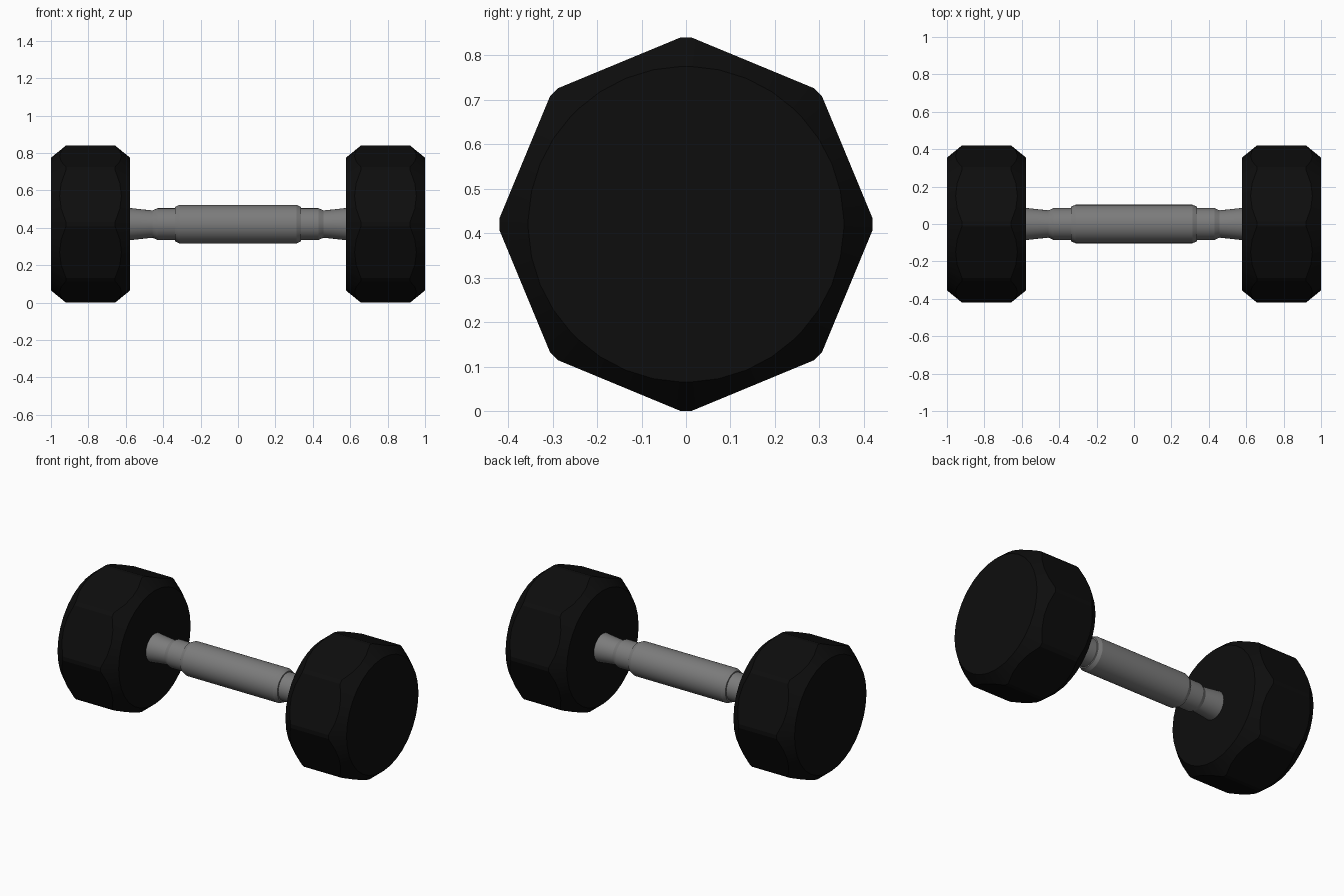
import bpy, bmesh, math

if "Cube" in bpy.data.objects:
    bpy.data.objects.remove(bpy.data.objects["Cube"])

CZ = 0.42  # axis height


def material(name, rgb):
    m = bpy.data.materials.new(name)
    m.diffuse_color = (*rgb, 1)
    m.use_nodes = True
    m.node_tree.nodes["Principled BSDF"].inputs["Base Color"].default_value = m.diffuse_color
    return m


def build(name, rings, mat, angle):
    """Skin a list of rings (lists of points) along x, capping both ends."""
    bm = bmesh.new()
    loops = [[bm.verts.new(p) for p in ring] for ring in rings]
    n = len(loops[0])
    for a, b in zip(loops, loops[1:]):
        for i in range(n):
            j = (i + 1) % n
            bm.faces.new((a[i], a[j], b[j], b[i]))
    bm.faces.new(loops[0])
    bm.faces.new(loops[-1])
    bmesh.ops.recalc_face_normals(bm, faces=bm.faces)
    me = bpy.data.meshes.new(name)
    bm.to_mesh(me)
    bm.free()
    me.materials.append(mat)
    ob = bpy.data.objects.new(name, me)
    bpy.context.collection.objects.link(ob)
    bpy.ops.object.select_all(action='DESELECT')
    ob.select_set(True)
    bpy.context.view_layer.objects.active = ob
    bpy.ops.object.shade_smooth_by_angle(angle=math.radians(angle))
    return ob


def point(x, r, a):
    return (x, r * math.cos(a), CZ + r * math.sin(a))


black = material("black rubber", (0.004, 0.004, 0.004))
steel = material("grey steel", (0.2, 0.2, 0.2))

# Octagonal heads: prism with clipped corners, cut by a cone at each end
APOTHEM, R_FACE, R_MAX, CHAMFER = 0.3926, 0.355, 0.42, 0.08
X_IN, X_OUT = 0.577, 1.0
angles = [math.radians(45 * k + d) for k in range(8) for d in (1.7, 12, 22.5, 33, 43.3)]


def octagon_radius(a):
    return APOTHEM / math.cos(a % (math.pi / 4) - math.pi / 8)


def inset(a):
    return CHAMFER * (octagon_radius(a) - R_FACE) / (R_MAX - R_FACE)


for side, label in ((-1, "left"), (1, "right")):
    rings = [
        [point(side * X_IN, R_FACE, a) for a in angles],
        [point(side * (X_IN + inset(a)), octagon_radius(a), a) for a in angles],
        [point(side * (X_OUT - inset(a)), octagon_radius(a), a) for a in angles],
        [point(side * X_OUT, R_FACE, a) for a in angles],
    ]
    build(label + "_head", rings, black, 20)

# Turned handle: half profile (x, radius), mirrored about the middle
half = [(0.313, 0.103), (0.337, 0.092), (0.338, 0.085), (0.43, 0.085),
        (0.457, 0.073), (0.515, 0.079), (0.585, 0.087)]
profile = [(-x, r) for x, r in reversed(half)] + half
turn = [2 * math.pi * i / 48 for i in range(48)]
build("handle", [[point(x, r, a) for a in turn] for x, r in profile], steel, 20)
